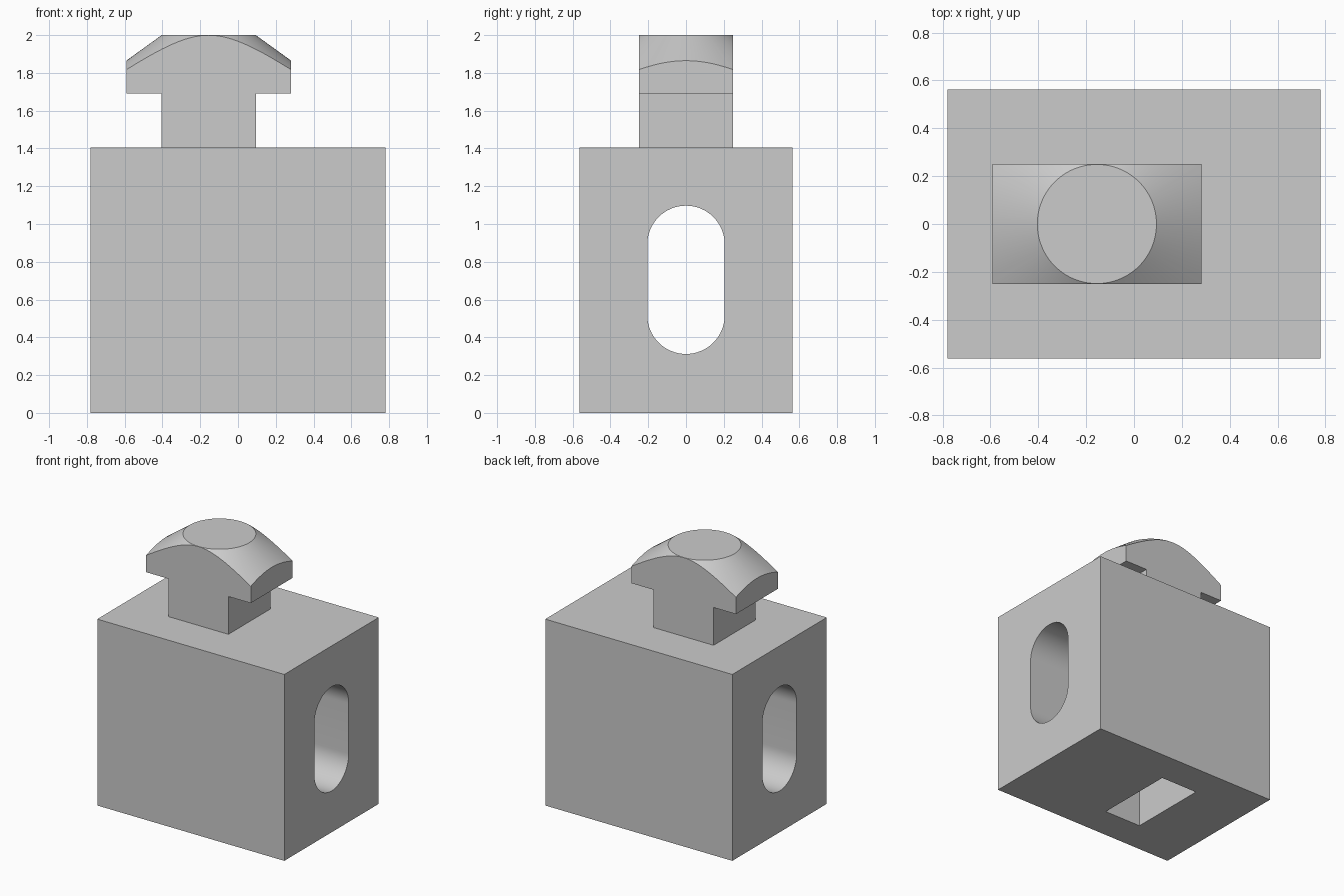
import bpy
import bmesh
from math import sin, cos, pi
from mathutils import Vector

cube = bpy.data.objects.get("Cube")
if cube:
    bpy.data.objects.remove(cube, do_unlink=True)

# Material
grey = bpy.data.materials.new("light grey")
grey.use_nodes = True
colour = (0.6, 0.6, 0.6, 1)
grey.diffuse_color = colour
grey.node_tree.nodes["Principled BSDF"].inputs["Base Color"].default_value = colour

HEAD_X = -0.155      # centre line of the head and the nut pocket
TOP = 1.405          # top of the block


def finish(name, bm):
    bmesh.ops.recalc_face_normals(bm, faces=bm.faces)
    mesh = bpy.data.meshes.new(name)
    bm.to_mesh(mesh)
    bm.free()
    mesh.materials.append(grey)
    obj = bpy.data.objects.new(name, mesh)
    bpy.context.collection.objects.link(obj)
    return obj


def prism(name, points, along):
    """Extrude a closed outline of 3D points along a vector."""
    bm = bmesh.new()
    face = bm.faces.new([bm.verts.new(p) for p in points])
    new = bmesh.ops.extrude_face_region(bm, geom=[face])["geom"]
    verts = [v for v in new if isinstance(v, bmesh.types.BMVert)]
    bmesh.ops.translate(bm, verts=verts, vec=Vector(along))
    return finish(name, bm)


def box(name, x0, x1, y, z0, z1):
    outline = [(x0, -y, z0), (x1, -y, z0), (x1, y, z0), (x0, y, z0)]
    return prism(name, outline, (0, 0, z1 - z0))


def combine(target, tool, operation):
    """Apply a boolean and discard the tool."""
    tool.hide_render = True
    bpy.context.view_layer.objects.active = target
    mod = target.modifiers.new(operation, "BOOLEAN")
    mod.operation, mod.solver, mod.object = operation, "EXACT", tool
    bpy.ops.object.modifier_apply(modifier=mod.name)
    bpy.data.objects.remove(tool, do_unlink=True)


# Main block
block = box("clamp_block", -0.78, 0.78, 0.5625, 0, TOP)

# Rounded slot running through the block from side to side
r, low, high, n = 0.205, 0.517, 0.892, 32
arc = [pi * i / n for i in range(n + 1)]
slot = [(-1, r * cos(a), high + r * sin(a)) for a in arc]
slot += [(-1, -r * cos(a), low - r * sin(a)) for a in arc]
combine(block, prism("slot_cutter", slot, (2, 0, 0)), "DIFFERENCE")

# Rectangular nut pocket rising from the underside
pocket = box("pocket_cutter", HEAD_X - 0.155, HEAD_X + 0.155, 0.31, -0.1, 1.2)
combine(block, pocket, "DIFFERENCE")

# T-shaped head on a square stem, rooted inside the block
half = [(0.25, 1.3), (0.25, 1.69), (0.4365, 1.69), (0.4365, 2.1)]
outline = half + [(-x, z) for x, z in reversed(half)]
head = prism("hammer_head", [(HEAD_X + x, -0.25, z) for x, z in outline], (0, 0.5, 0))

# Conical chamfer over the head
bm = bmesh.new()
bmesh.ops.create_cone(bm, cap_ends=True, segments=96, radius1=1.219, radius2=0.249, depth=0.7)
bmesh.ops.translate(bm, verts=bm.verts, vec=(HEAD_X, 0, 1.65))
# keep the cone below the stem root so only the top is trimmed
for v in bm.verts:
    if v.co.z < 1.5:
        v.co.z = 1.3 - 0.0001
combine(head, finish("chamfer_cone", bm), "INTERSECT")

combine(block, head, "UNION")

bpy.ops.object.select_all(action="DESELECT")
block.select_set(True)
bpy.context.view_layer.objects.active = block
bpy.ops.object.shade_smooth_by_angle(angle=pi / 6)
